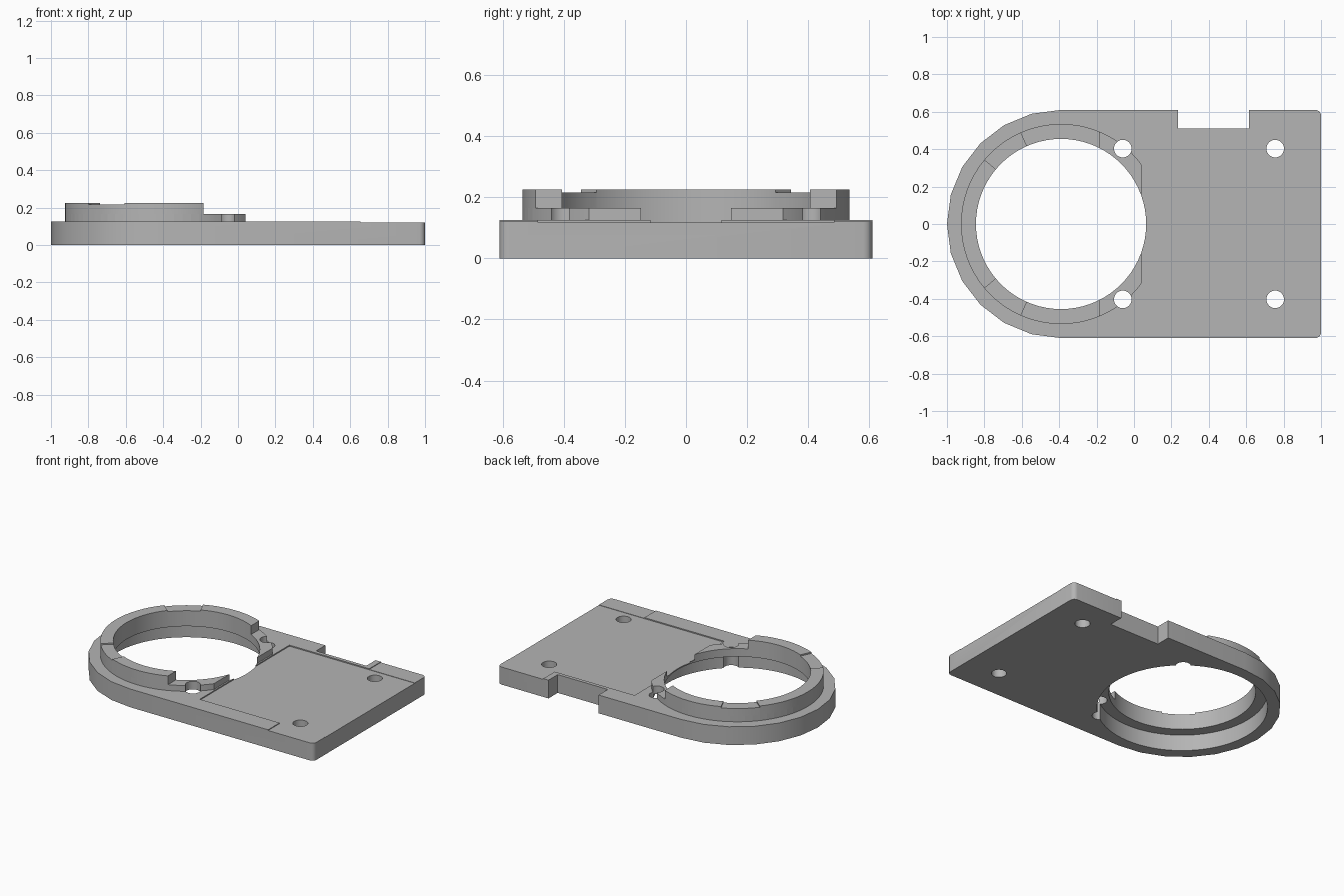
import bpy, math

old = bpy.data.objects.get("Cube")
if old:
    bpy.data.objects.remove(old, do_unlink=True)

grey = bpy.data.materials.new("plain_grey")
grey.use_nodes = True
colour = (0.46, 0.46, 0.46, 1)
grey.diffuse_color = colour
grey.node_tree.nodes["Principled BSDF"].inputs["Base Color"].default_value = colour

CX = -0.39          # centre of the round end
HALF = 0.61         # half width of the plate
TOP = 0.125         # plate thickness


def prism(name, outline, z0, z1):
    """Extrude a counter-clockwise outline between two heights."""
    n = len(outline)
    verts = [(x, y, z) for z in (z0, z1) for x, y in outline]
    faces = [list(range(n))[::-1], list(range(n, 2 * n))]
    faces += [(i, (i + 1) % n, n + (i + 1) % n, n + i) for i in range(n)]
    mesh = bpy.data.meshes.new(name)
    mesh.from_pydata(verts, [], faces)
    mesh.materials.append(grey)
    ob = bpy.data.objects.new(name, mesh)
    bpy.context.collection.objects.link(ob)
    return ob


def arc(cx, cy, r, a0, a1, steps):
    angles = [math.radians(a0 + (a1 - a0) * i / steps) for i in range(steps + 1)]
    return [(cx + r * math.cos(a), cy + r * math.sin(a)) for a in angles]


def disc(name, x, y, r, z0, z1, sides=72):
    return prism(name, arc(x, y, r, 0, 360, sides)[:-1], z0, z1)


def box(name, x0, x1, y0, y1, z0, z1):
    return prism(name, [(x0, y0), (x1, y0), (x1, y1), (x0, y1)], z0, z1)


def combine(target, tool, operation="DIFFERENCE"):
    mod = target.modifiers.new("combine", "BOOLEAN")
    mod.operation, mod.object, mod.solver = operation, tool, "EXACT"
    bpy.ops.object.select_all(action="DESELECT")
    bpy.context.view_layer.objects.active = target
    target.select_set(True)
    bpy.ops.object.modifier_apply(modifier=mod.name)
    bpy.data.objects.remove(tool, do_unlink=True)


# Plate with a faceted round end and small rounded corners
c = 0.03
outline = (arc(CX, 0, HALF, 90, 270, 12)
           + arc(1 - c, -HALF + c, c, -90, 0, 4)
           + arc(1 - c, HALF - c, c, 0, 90, 4))
body = prism("mounting_plate", outline, 0, TOP)

# Edge notch, sunken panel and corner pockets
combine(body, box("edge_notch", 0.235, 0.615, 0.51, 0.8, -0.1, 0.3))
combine(body, box("sunken_panel", 0.05, 1.1, -0.485, 0.485, 0.1175, 0.3))
for s in (-1, 1):
    y0, y1 = sorted((s * 0.48, s * 0.8))
    combine(body, box("corner_pocket", 0.655, 1.1, y0, y1, 0.12, 0.3))

# Raised collar: low step cut flat on one side, tall rim with shallow slots
low = disc("low_collar", CX, 0, 0.535, 0.06, 0.165)
combine(low, box("collar_trim", 0.04, 0.4, -1, 1, -0.1, 0.4))
rim = disc("tall_rim", CX, 0, 0.535, 0.07, 0.225)
combine(rim, box("rim_trim", -0.185, 0.4, -1, 1, -0.1, 0.4))
for a in (127, 233):
    wedge = [(CX, 0)] + arc(CX, 0, 0.7, a - 13, a + 13, 1)
    combine(rim, prism("rim_slot", wedge, 0.216, 0.4))
combine(body, low, "UNION")
combine(body, rim, "UNION")

# Main opening, underside counterbore and screw holes
combine(body, disc("main_opening", CX, 0, 0.455, -0.1, 0.4))
combine(body, disc("counterbore", CX, 0, 0.529, -0.1, 0.11))
for x in (-0.06, 0.755):
    for y in (-0.403, 0.403):
        combine(body, disc("screw_hole", x, y, 0.047, -0.1, 0.4, 32))

bpy.ops.object.select_all(action="DESELECT")
body.select_set(True)
bpy.context.view_layer.objects.active = body
bpy.ops.object.shade_smooth_by_angle(angle=math.radians(30))
